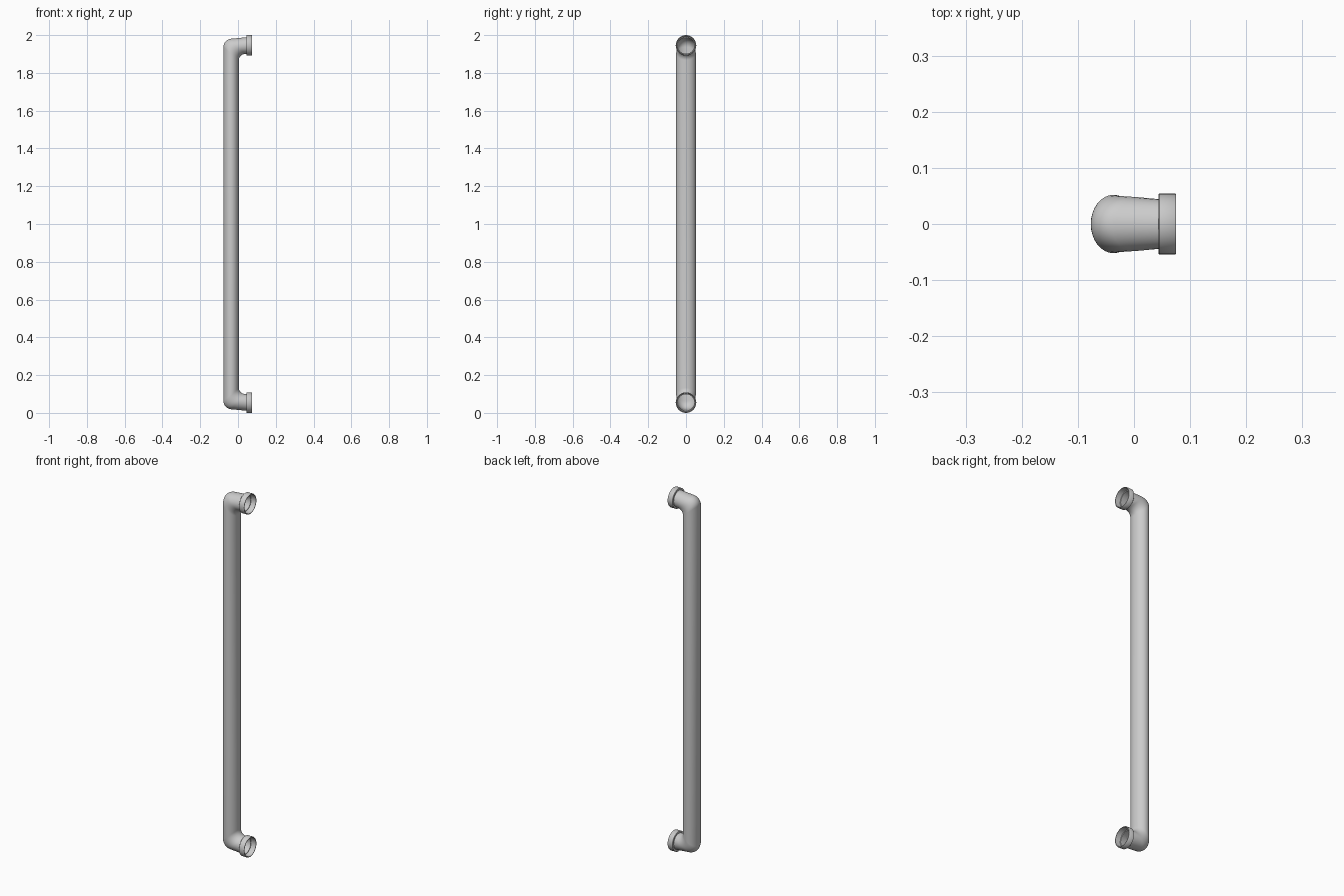
import bpy, bmesh, math
from mathutils import Vector

if "Cube" in bpy.data.objects:
    bpy.data.objects.remove(bpy.data.objects["Cube"])

SEG = 32


def finish(name, bm):
    bmesh.ops.recalc_face_normals(bm, faces=bm.faces[:])
    me = bpy.data.meshes.new(name)
    bm.to_mesh(me)
    bm.free()
    ob = bpy.data.objects.new(name, me)
    bpy.context.collection.objects.link(ob)
    bpy.context.view_layer.objects.active = ob
    ob.select_set(True)
    bpy.ops.object.shade_smooth_by_angle(angle=math.radians(40))
    ob.select_set(False)


def loft(name, sections, closed=False):
    """Join elliptical rings, each given by outer point, inner point and half width in y."""
    bm = bmesh.new()
    rings = []
    for (ox, oz), (ix, iz), w in sections:
        o, i = Vector((ox, 0, oz)), Vector((ix, 0, iz))
        c, r = (o + i) / 2, (o - i) / 2
        rings.append([bm.verts.new(c + r * math.cos(a) + Vector((0, w * math.sin(a), 0)))
                      for a in (2 * math.pi * k / SEG for k in range(SEG))])
    pairs = list(zip(rings, rings[1:]))
    if closed:
        pairs.append((rings[-1], rings[0]))
    for a, b in pairs:
        for k in range(SEG):
            n = (k + 1) % SEG
            bm.faces.new((a[k], a[n], b[n], b[k]))
    finish(name, bm)


# Upper elbow: tight inner fillet, rounder outer corner, tapering arm
upper = []
for k in range(11):
    a = math.radians(9 * k)
    outer = (-0.033 - 0.044 * math.cos(a), 1.937 + 0.044 * math.sin(a))
    inner = (0.042 - 0.038 * math.cos(a), 1.867 + 0.034 * math.sin(a))
    upper.append((outer, inner, 0.052 - 0.004 * k / 10))
upper.append(((0.047, 1.989), (0.047, 1.901), 0.044))

# Hollow grip: lower elbow mirrors the upper one
lower = [((o[0], 2 - o[1]), (i[0], 2 - i[1]), w) for o, i, w in reversed(upper)]
loft("grip_tube", lower + upper)

# Mounting collars: hollow rings with a rounded front lip
profile = [(0.047, 0.044), (0.044, 0.044), (0.044, 0.0535), (0.045, 0.0545), (0.073, 0.0545),
           (0.075, 0.053), (0.075, 0.050), (0.047, 0.048)]
for name, z in (("lower_collar", 0.0545), ("upper_collar", 1.9455)):
    loft(name, [((x, z + r), (x, z - r), r) for x, r in profile], closed=True)
